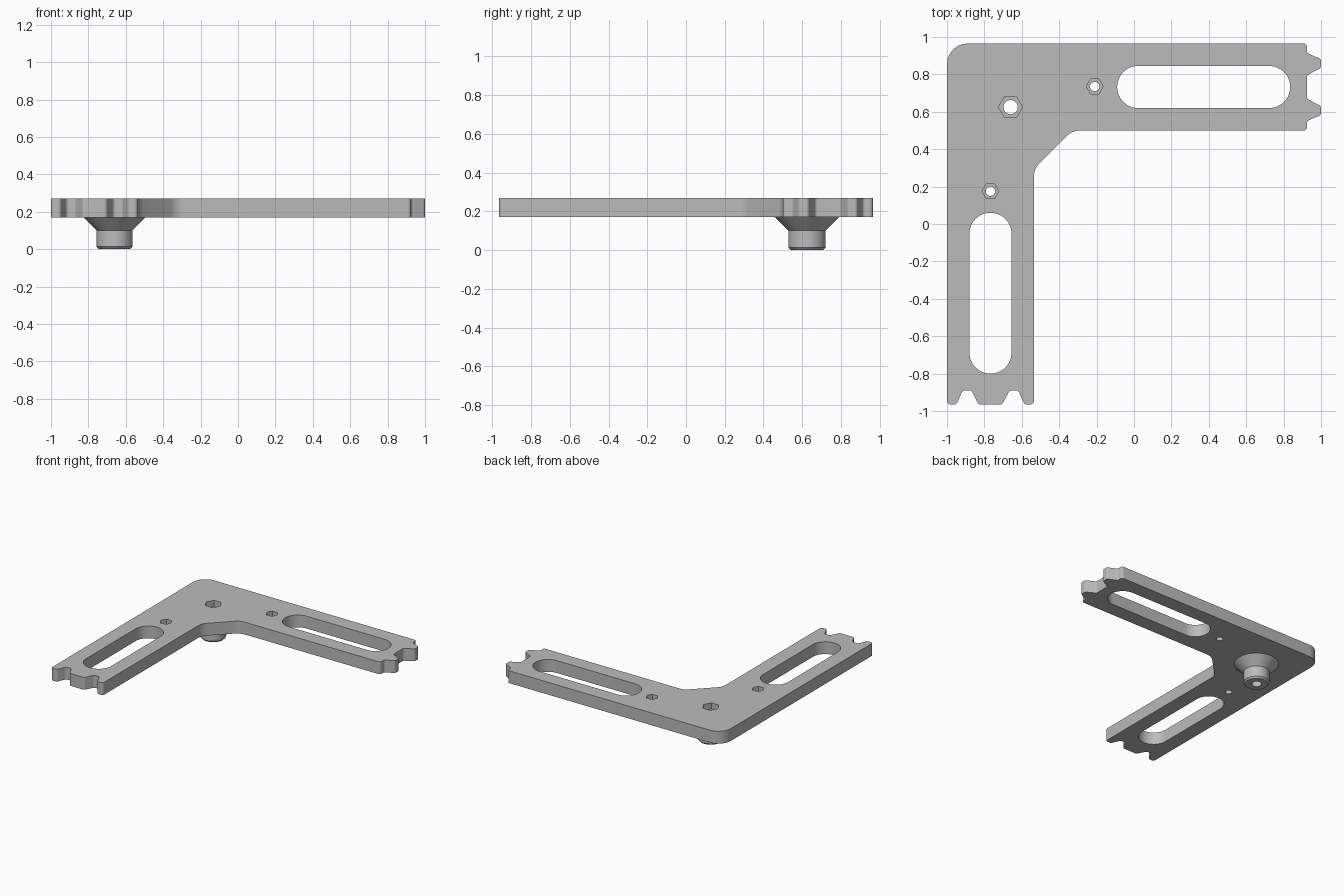
import bpy, bmesh, math
from mathutils import Vector

cube = bpy.data.objects.get("Cube")
if cube:
    bpy.data.objects.remove(cube, do_unlink=True)

BOTTOM, TOP = 0.17, 0.27
ARM = 0.7325            # centre line of both arms, measured from the middle
PEG = (-0.66, 0.625)

grey = bpy.data.materials.new("plain grey")
grey.use_nodes = True
colour = (0.5, 0.5, 0.5, 1)
grey.diffuse_color = colour
grey.node_tree.nodes["Principled BSDF"].inputs["Base Color"].default_value = colour


def make_object(name, bm):
    bmesh.ops.recalc_face_normals(bm, faces=bm.faces)
    mesh = bpy.data.meshes.new(name)
    bm.to_mesh(mesh)
    bm.free()
    mesh.materials.append(grey)
    obj = bpy.data.objects.new(name, mesh)
    bpy.context.collection.objects.link(obj)
    return obj


def prism(name, outline, low, high):
    bm = bmesh.new()
    face = bm.faces.new([bm.verts.new((x, y, low)) for x, y in outline])
    new = bmesh.ops.extrude_face_region(bm, geom=[face])["geom"]
    verts = [v for v in new if isinstance(v, bmesh.types.BMVert)]
    bmesh.ops.translate(bm, verts=verts, vec=(0, 0, high - low))
    return make_object(name, bm)


def fillet(corners, steps=6):
    """Round each (x, y, radius) corner with an arc."""
    points = []
    for i, (x, y, r) in enumerate(corners):
        p = Vector((x, y))
        a = (Vector(corners[i - 1][:2]) - p).normalized()
        b = (Vector(corners[(i + 1) % len(corners)][:2]) - p).normalized()
        half = a.angle(b) / 2
        centre = p + (a + b).normalized() * r / math.sin(half)
        start = p + a * r / math.tan(half) - centre
        end = p + b * r / math.tan(half) - centre
        sweep = start.angle_signed(end)
        for k in range(steps + 1):
            t = -sweep * k / steps
            c, s = math.cos(t), math.sin(t)
            points.append((centre.x + start.x * c - start.y * s,
                           centre.y + start.x * s + start.y * c))
    return points


def ring(x, y, r, sides):
    return [(x + r * math.cos(math.tau * i / sides),
             y + r * math.sin(math.tau * i / sides)) for i in range(sides)]


def slot(x0, x1, y0, y1):
    r = min(x1 - x0, y1 - y0) / 2 - 0.0005
    return fillet([(x0, y0, r), (x1, y0, r), (x1, y1, r), (x0, y1, r)], 12)


# Plate outline: toothed ends share the same spacing, one the inverse of the other
half_teeth = [(0.2325, 0), (0.182, 0), (0.149, 1), (0.102, 1), (0.063, 0)]
teeth = [(-o, k) for o, k in half_teeth] + [(o, k) for o, k in reversed(half_teeth)]
outline = [(-1, 0.965, 0.11)]
outline += [(-ARM - 0.035 + o, -0.965 + 0.075 * k, 0.02) for o, k in teeth]
outline += [(-0.535, 0.295, 0.1), (-0.33, 0.5, 0.1)]
outline += [(0.925 + 0.075 * k, ARM + o, 0.018) for o, k in teeth]
plate = prism("corner_plate", fillet(outline), BOTTOM, TOP)

# Slots, screw holes and hexagonal nut pockets
small = [(-0.21, 0.735), (-0.7675, 0.175)]
cuts = [("long_slot_cutter", slot(-0.09, 0.835, 0.62, 0.845), 0),
        ("short_slot_cutter", slot(-0.88, -0.655, -0.80, 0.06), 0)]
for (x, y), hole, nut in [(small[0], 0.025, 0.045), (small[1], 0.025, 0.045),
                          (PEG, 0.038, 0.064)]:
    cuts.append(("screw_hole_cutter", ring(x, y, hole, 32), 0))
    cuts.append(("nut_pocket_cutter", ring(x, y, nut, 6), 0.22))
cutters = []
for name, shape, low in cuts:
    cutter = prism(name, shape, low, 0.4)
    mod = plate.modifiers.new(name, 'BOOLEAN')
    mod.operation = 'DIFFERENCE'
    mod.solver = 'EXACT'
    mod.object = cutter
    cutters.append(cutter)
bpy.context.view_layer.objects.active = plate
for mod in list(plate.modifiers):
    bpy.ops.object.modifier_apply(modifier=mod.name)
for cutter in cutters:
    bpy.data.objects.remove(cutter, do_unlink=True)

# Hollow peg with a flared collar under the corner
profile = [(0.165, BOTTOM), (0.096, 0.1), (0.096, 0.013), (0.084, 0),
           (0.038, 0), (0.038, BOTTOM)]
bm = bmesh.new()
verts = [bm.verts.new((PEG[0] + r, PEG[1], z)) for r, z in profile]
edges = [bm.edges.new(pair) for pair in zip(verts, verts[1:])]
bmesh.ops.spin(bm, geom=verts + edges, cent=(*PEG, 0), axis=(0, 0, 1),
               angle=math.tau, steps=48, use_merge=True)
bmesh.ops.remove_doubles(bm, verts=bm.verts, dist=0.0001)
peg = make_object("locating_peg", bm)

for obj in (plate, peg):
    bpy.ops.object.select_all(action='DESELECT')
    obj.select_set(True)
    bpy.context.view_layer.objects.active = obj
    bpy.ops.object.shade_smooth_by_angle(angle=math.radians(30))
